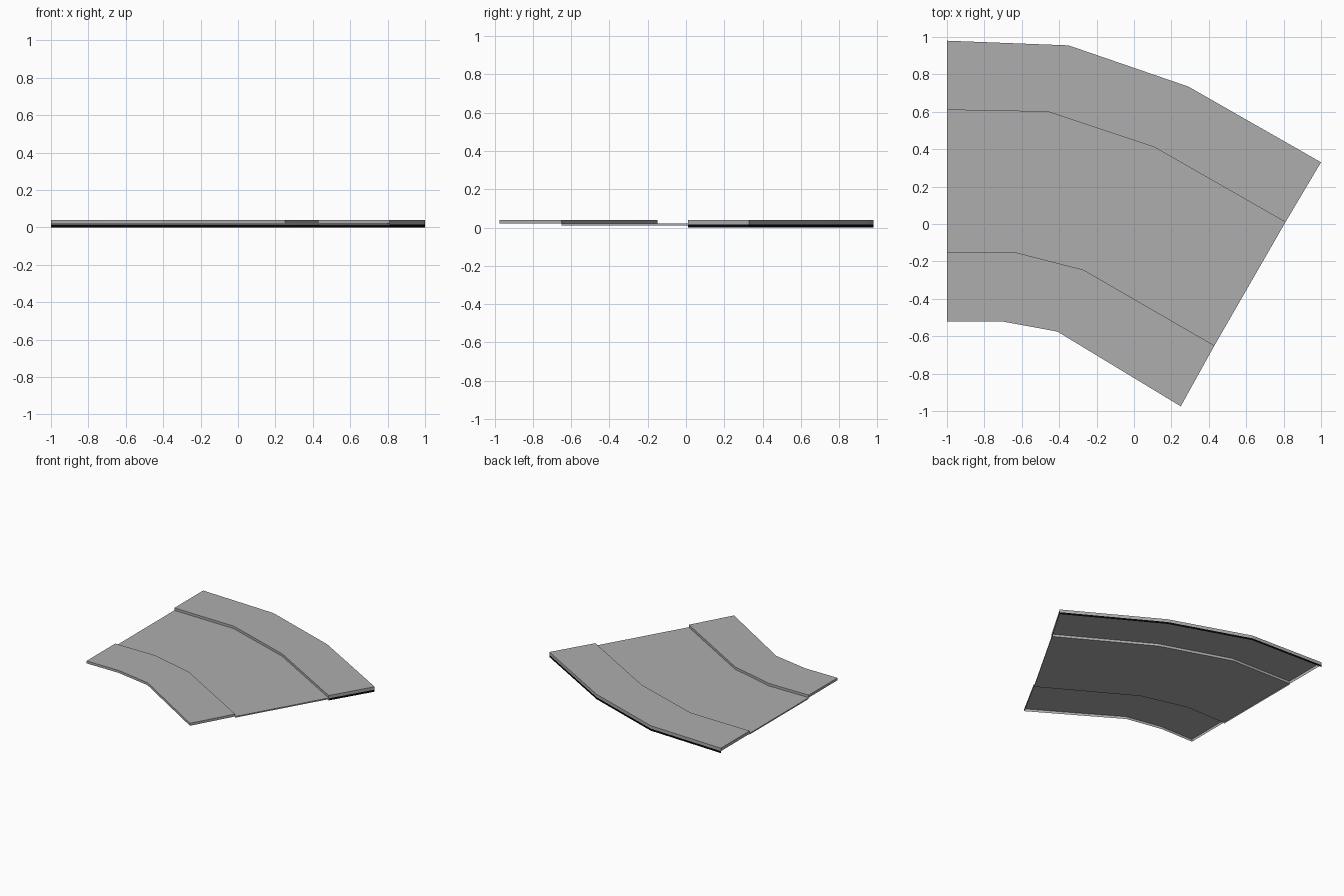
import bpy
import bmesh

cube = bpy.data.objects.get("Cube")
if cube:
    bpy.data.objects.remove(cube, do_unlink=True)


def material(name, value):
    mat = bpy.data.materials.new(name)
    mat.use_nodes = True
    colour = (value, value, value, 1)
    mat.diffuse_color = colour
    mat.node_tree.nodes["Principled BSDF"].inputs["Base Color"].default_value = colour
    return mat


grey = material("concrete_grey", 0.42)
black = material("base_black", 0.002)

# Bend lines, each running from the left end of the plan to the right end
outer_edge = [(-1, .98), (-.35, .955), (.29, .735), (1, .33)]
outer_kerb = [(-1, .61), (-.46, .60), (.11, .41), (.81, .01)]
inner_kerb = [(-1, -.15), (-.64, -.15), (-.27, -.245), (.43, -.65)]
inner_edge = [(-1, -.52), (-.71, -.52), (-.41, -.575), (.25, -.975)]

TOP, ROAD, ROAD_BASE, BASE_TOP = .04, .02, .01, .016


def build(name, mat, strips):
    """Join strips of quads; each strip links two equal rows of 3D points."""
    bm = bmesh.new()
    for row_a, row_b in strips:
        a = [bm.verts.new(p) for p in row_a]
        b = [bm.verts.new(p) for p in row_b]
        for i in range(len(a) - 1):
            bm.faces.new((a[i], a[i + 1], b[i + 1], b[i]))
    bmesh.ops.remove_doubles(bm, verts=bm.verts, dist=1e-4)
    mesh = bpy.data.meshes.new(name)
    bm.to_mesh(mesh)
    bm.free()
    mesh.materials.append(mat)
    obj = bpy.data.objects.new(name, mesh)
    bpy.context.collection.objects.link(obj)


def at(line, z):
    return [(x, y, z) for x, y in line]


def wall(line, high, low):
    return at(line, low), at(line, high)


def slab(name, near, far, top, near_low, far_low, end_low):
    """Open-bottomed slab: top surface, long sides and the two ends."""
    strips = [(at(near, top), at(far, top))]
    if near_low < top:
        strips.append(wall(near, top, near_low))
    if far_low < top:
        strips.append(wall(far[::-1], top, far_low))
    strips.append(wall([near[-1], far[-1]], top, end_low))
    strips.append(wall([far[0], near[0]], top, end_low))
    build(name, grey, strips)


# Pavements and the roadway between them
slab("outer_pavement", outer_kerb, outer_edge, TOP, ROAD, BASE_TOP, BASE_TOP)
slab("roadway", inner_kerb, outer_kerb, ROAD, ROAD, ROAD, ROAD_BASE)
slab("inner_pavement", inner_edge, inner_kerb, TOP, ROAD, ROAD, ROAD)

# Dark base band around the outer side and the right-hand end
band = [outer_kerb[-1]] + outer_edge[::-1]
build("outer_base_band", black, [wall(band, BASE_TOP, 0)])
